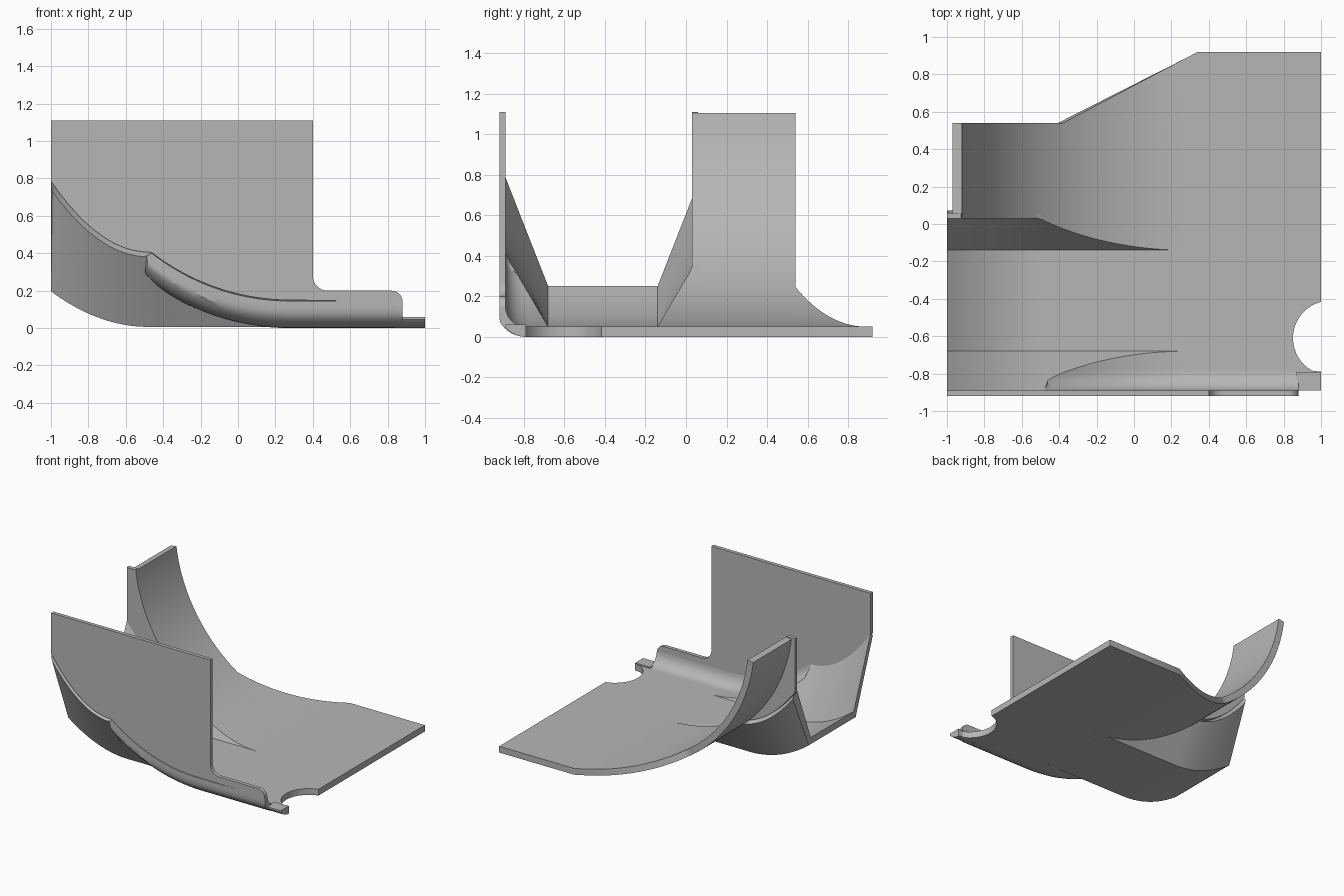
import bpy, bmesh
from math import sin, cos, pi, sqrt, asin

old = bpy.data.objects.get("Cube")
if old:
    bpy.data.objects.remove(old)

grey = bpy.data.materials.new("plain grey")
grey.use_nodes = True
colour = (0.47, 0.47, 0.47, 1)
grey.diffuse_color = colour
grey.node_tree.nodes["Principled BSDF"].inputs["Base Color"].default_value = colour

THICK = 0.05
TOP = 1.11
FRONT, WALL_IN = -0.92, -0.89
FLOOR_F, FLOOR_B, STEP_B = -0.68, -0.14, 0.03
BEND = 0.1
CURL_X, CURL_R = 0.28, 1.21


def finish(name, bm):
    mesh = bpy.data.meshes.new(name)
    bm.to_mesh(mesh)
    bm.free()
    mesh.materials.append(grey)
    ob = bpy.data.objects.new(name, mesh)
    bpy.context.collection.objects.link(ob)
    bpy.ops.object.select_all(action='DESELECT')
    ob.select_set(True)
    bpy.context.view_layer.objects.active = ob
    return ob


def smooth():
    bpy.ops.object.shade_smooth_by_angle(angle=pi / 6)


def sheet(name, columns):
    """Thick bent sheet from cross-sections whose points run front to back."""
    bm = bmesh.new()
    grid = [[bm.verts.new(p) for p in col] for col in columns]
    for a, b in zip(grid, grid[1:]):
        for j in range(len(a) - 1):
            bm.faces.new((a[j], b[j], b[j + 1], a[j + 1]))
    bmesh.ops.remove_doubles(bm, verts=bm.verts, dist=0.001)
    ob = finish(name, bm)
    mod = ob.modifiers.new("thickness", 'SOLIDIFY')
    mod.thickness = THICK
    mod.offset = -1
    bpy.ops.object.modifier_apply(modifier=mod.name)
    for v in ob.data.vertices:      # trim flush with the outer planes
        v.co.x = max(v.co.x, -1)
        v.co.y = max(v.co.y, FRONT)
        v.co.z = min(max(v.co.z, 0), TOP)
    smooth()


def prism(name, points, axis, lo, hi):
    """Flat outline extruded along an axis."""
    bm = bmesh.new()

    def place(p, d):
        q = list(p)
        q.insert(axis, d)
        return bm.verts.new(q)
    face = bm.faces.new([place(p, lo) for p in points])
    out = bmesh.ops.extrude_face_region(bm, geom=[face])
    for v in out["geom"]:
        if isinstance(v, bmesh.types.BMVert):
            v.co[axis] = hi
    bmesh.ops.recalc_face_normals(bm, faces=bm.faces)
    finish(name, bm)
    smooth()


def spread(a, b, n):
    return [a + (b - a) * i / n for i in range(n + 1)]


def arc(cx, cy, r, a, b, n=8):
    return [(cx + r * cos(t), cy + r * sin(t)) for t in spread(a, b, n)]


# Surface rules: the rolled sheet, the trough floor and its sloping flanks
def curl(x):
    d = min(max(CURL_X - x, 0), CURL_R)
    return THICK + CURL_R - sqrt(CURL_R ** 2 - d * d)


def lift(x):
    return min(max((-0.48 - x) / 0.52, 0), 1) ** 2


def flank(x, u):
    return THICK + 0.2 * lift(x) + u * (1.7 + 0.85 * lift(x))


def back_meet(x):
    u = (curl(x) - flank(x, 0)) / (1.7 + 0.85 * lift(x))
    return FLOOR_B + min(max(u, 0), STEP_B - FLOOR_B)


def bend(x, s):
    """Front bend (s under one half) running into the rolled sheet."""
    y0 = WALL_IN + BEND
    if s < 0.5:
        t = pi * (0.5 - s)
        return (x, y0 - BEND * sin(t), curl(x) + BEND * (1 - cos(t)))
    return (x, y0 + (FLOOR_F - y0) * (2 * s - 1), curl(x))


def front_path(x, n=14):
    def gap(s):
        _, y, z = bend(x, s)
        return z - flank(x, FLOOR_F - y)
    if gap(0) > 0:
        return [(x, WALL_IN, flank(x, FLOOR_F - WALL_IN))] * (n + 1)
    lo, hi = 0, 1
    for _ in range(30):
        mid = (lo + hi) / 2
        lo, hi = (lo, mid) if gap(mid) > 0 else (mid, hi)
    return [bend(x, hi * i / n) for i in range(n + 1)]


def back_edge(x):
    return 0.54 + 0.38 * min(max((x + 0.38) / 0.72, 0), 1)


# Trough with both flanks and the front bend
END = 0.84
xs = spread(-1, -0.48, 20) + spread(-0.46, 0.3, 38) + [END]
sheet("trough", [front_path(x) + [(x, FLOOR_F, flank(x, 0)),
                                  (x, FLOOR_B, flank(x, 0)),
                                  (x, back_meet(x), flank(x, back_meet(x) - FLOOR_B))]
                 for x in xs])

# Rear floor rolling up into the tall curl
steep = asin((CURL_X + 0.92) / CURL_R)
roll = [CURL_X - CURL_R * sin(t) for t in spread(steep, 0, 48)] + [0.34, END]
rolled = sorted(roll + [-0.38])
sheet("rear_curl", [[(x, back_meet(x), curl(x)), (x, back_edge(x), curl(x))]
                    for x in rolled])

# Floor end with the round notch
notch = arc(1.05, -0.61, 0.2, pi * 1.42, pi * 0.58, 20)
notch = [(min(x, 1), y) for x, y in notch]
prism("floor_end", [(END, -0.79), (1, -0.79)] + notch
      + [(1, 0.92), (END, 0.92)], 2, 0, THICK)

# Short end of the front bend, and the small tab after it
sheet("bend_end", [[bend(x, s) for s in spread(0, 0.5, 8)] for x in (END, 0.88)])
prism("front_tab", arc(-0.79, 0.13, 0.13, pi * 1.5, pi * 1.22)
      + [(-0.89, 0.06), (-0.79, 0.06)], 0, 0.87, 1)


# Front wall with its stepped top
def wall_foot(x):
    return min(curl(x) + BEND, flank(x, FLOOR_F - WALL_IN))


foot = [(x, wall_foot(x)) for x in spread(-1, 0.3, 60)] + [(0.88, 0.14)]
top = (arc(0.82, 0.14, 0.06, 0, pi / 2)[1:]
       + arc(0.48, 0.28, 0.08, pi * 1.5, pi)
       + [(0.4, TOP), (-1, TOP)])
prism("front_wall", foot + top, 1, FRONT, WALL_IN)

# Side plate closing the gap between trough flank and curl
under = [(x, flank(x, STEP_B - FLOOR_B)) for x in spread(-1, -0.5, 20)]
over = [(x, curl(x)) for x in reversed(roll) if x < -0.5]
prism("side_plate", under + over + [(-0.925, TOP), (-1, TOP)],
      1, STEP_B, STEP_B + 0.03)
